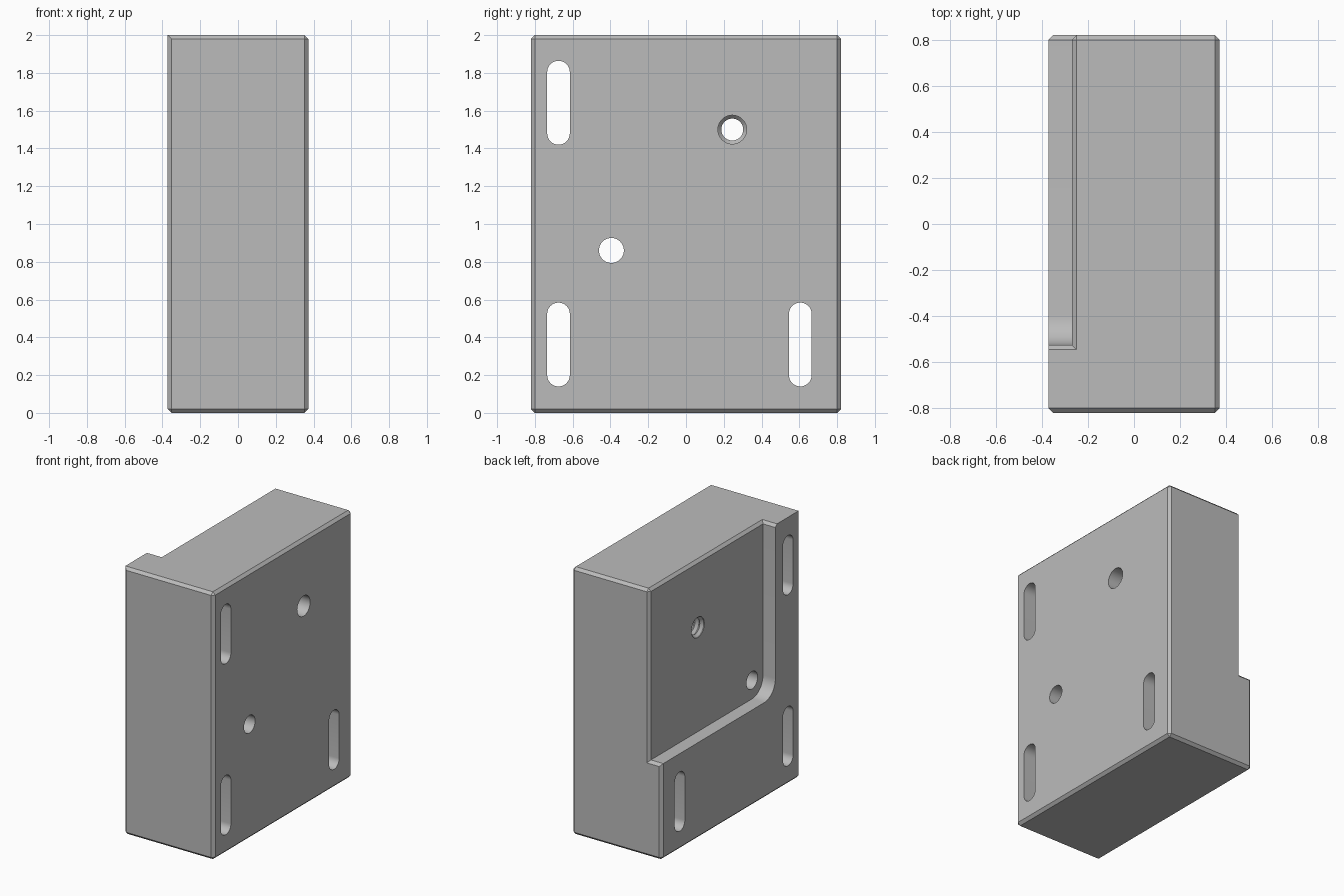
import bpy, bmesh, math

if "Cube" in bpy.data.objects:
    bpy.data.objects.remove(bpy.data.objects["Cube"])

X, Y, Z = 0.372, 0.82, 2.0          # half width, half depth, height
FLOOR = -0.27                       # x of the recess floor
WALL_Y, LEDGE_Z, R = -0.525, 0.72, 0.13
SEG = 40

grey = bpy.data.materials.new("machined grey")
grey.diffuse_color = (0.5, 0.5, 0.5, 1)
grey.use_nodes = True
grey.node_tree.nodes["Principled BSDF"].inputs["Base Color"].default_value = grey.diffuse_color


def new_object(name, bm):
    bmesh.ops.recalc_face_normals(bm, faces=bm.faces)
    mesh = bpy.data.meshes.new(name)
    bm.to_mesh(mesh)
    bm.free()
    obj = bpy.data.objects.new(name, mesh)
    bpy.context.collection.objects.link(obj)
    obj.data.materials.append(grey)
    return obj


def prism(name, outline, x0, x1):
    """Extrude a (y, z) outline along x."""
    bm = bmesh.new()
    face = bm.faces.new([bm.verts.new((x0, y, z)) for y, z in outline])
    ext = bmesh.ops.extrude_face_region(bm, geom=[face])
    moved = [v for v in ext["geom"] if isinstance(v, bmesh.types.BMVert)]
    bmesh.ops.translate(bm, verts=moved, vec=(x1 - x0, 0, 0))
    return new_object(name, bm)


def arc(cy, cz, r, a0, a1, n):
    return [(cy + r * math.cos(math.radians(a0 + (a1 - a0) * i / n)),
             cz + r * math.sin(math.radians(a0 + (a1 - a0) * i / n)))
            for i in range(n + 1)]


def turned(name, profile, cy, cz):
    """Closed solid of revolution about an x-parallel axis, from (x, radius)."""
    bm = bmesh.new()
    rings = [[bm.verts.new((x, cy + r * math.cos(2 * math.pi * i / SEG),
                            cz + r * math.sin(2 * math.pi * i / SEG)))
              for i in range(SEG)] for x, r in profile]
    for a, b in zip(rings, rings[1:]):
        for i in range(SEG):
            j = (i + 1) % SEG
            bm.faces.new((a[i], a[j], b[j], b[i]))
    bm.faces.new(rings[0])
    bm.faces.new(rings[-1])
    return new_object(name, bm)


def cut(target, cutter):
    mod = target.modifiers.new("cut", 'BOOLEAN')
    mod.operation, mod.solver, mod.object = 'DIFFERENCE', 'EXACT', cutter
    bpy.context.view_layer.objects.active = target
    bpy.ops.object.modifier_apply(modifier=mod.name)
    bpy.data.objects.remove(cutter, do_unlink=True)


# main block
block = prism("mounting_block", [(-Y, 0), (Y, 0), (Y, Z), (-Y, Z)], -X, X)

# corner recess with one rounded inner corner
recess = [(WALL_Y, Z + 0.2)] + arc(WALL_Y + R, LEDGE_Z + R, R, 180, 270, 12)
recess += [(Y + 0.2, LEDGE_Z), (Y + 0.2, Z + 0.2)]
cut(block, prism("recess_cutter", recess, -X - 0.2, FLOOR))

# chamfer the outer edges, leaving the top left edge sharp
bm = bmesh.new()
bm.from_mesh(block.data)
bmesh.ops.dissolve_limit(bm, angle_limit=0.001, verts=bm.verts, edges=bm.edges)
near = lambda a, b: abs(a - b) < 1e-4
edges = []
for e in bm.edges:
    m = (e.verts[0].co + e.verts[1].co) / 2
    outer = near(m.x, X) or near(abs(m.y), Y) or near(m.z, 0) or near(m.z, Z)
    if outer and not (near(m.z, Z) and near(m.x, -X)):
        edges.append(e)
bmesh.ops.bevel(bm, geom=edges, offset=0.02, segments=1, affect='EDGES',
                profile=0.5, clamp_overlap=True)
bm.to_mesh(block.data)
bm.free()

# three through slots
for cy, cz in ((-0.675, 1.642), (-0.675, 0.362), (0.605, 0.362)):
    h, r = 0.162, 0.06
    outline = arc(cy, cz + h, r, 0, 180, 16) + arc(cy, cz - h, r, 180, 360, 16)
    cut(block, prism("slot_cutter", outline, -X - 0.1, X + 0.1))

# plain through hole
cut(block, turned("hole_cutter", [(-0.5, 0.066), (0.5, 0.066)], -0.395, 0.86))

# threaded hole with a wider clearance bore on the right
profile = [(-0.5, 0.076), (FLOOR + 0.005, 0.076)]
pitch, count = 0.04, 9
for i in range(count):
    x = FLOOR + 0.005 + i * pitch
    profile += [(x + pitch / 2, 0.058), (x + pitch, 0.076)]
profile.append((0.5, 0.076))
cut(block, turned("thread_cutter", profile, 0.245, 1.5))

# smooth bores, sharp edges
block.data.materials.clear()
block.data.materials.append(grey)
for p in block.data.polygons:
    p.material_index = 0
bpy.ops.object.select_all(action='DESELECT')
block.select_set(True)
bpy.context.view_layer.objects.active = block
bpy.ops.object.shade_smooth_by_angle(angle=math.radians(25))
